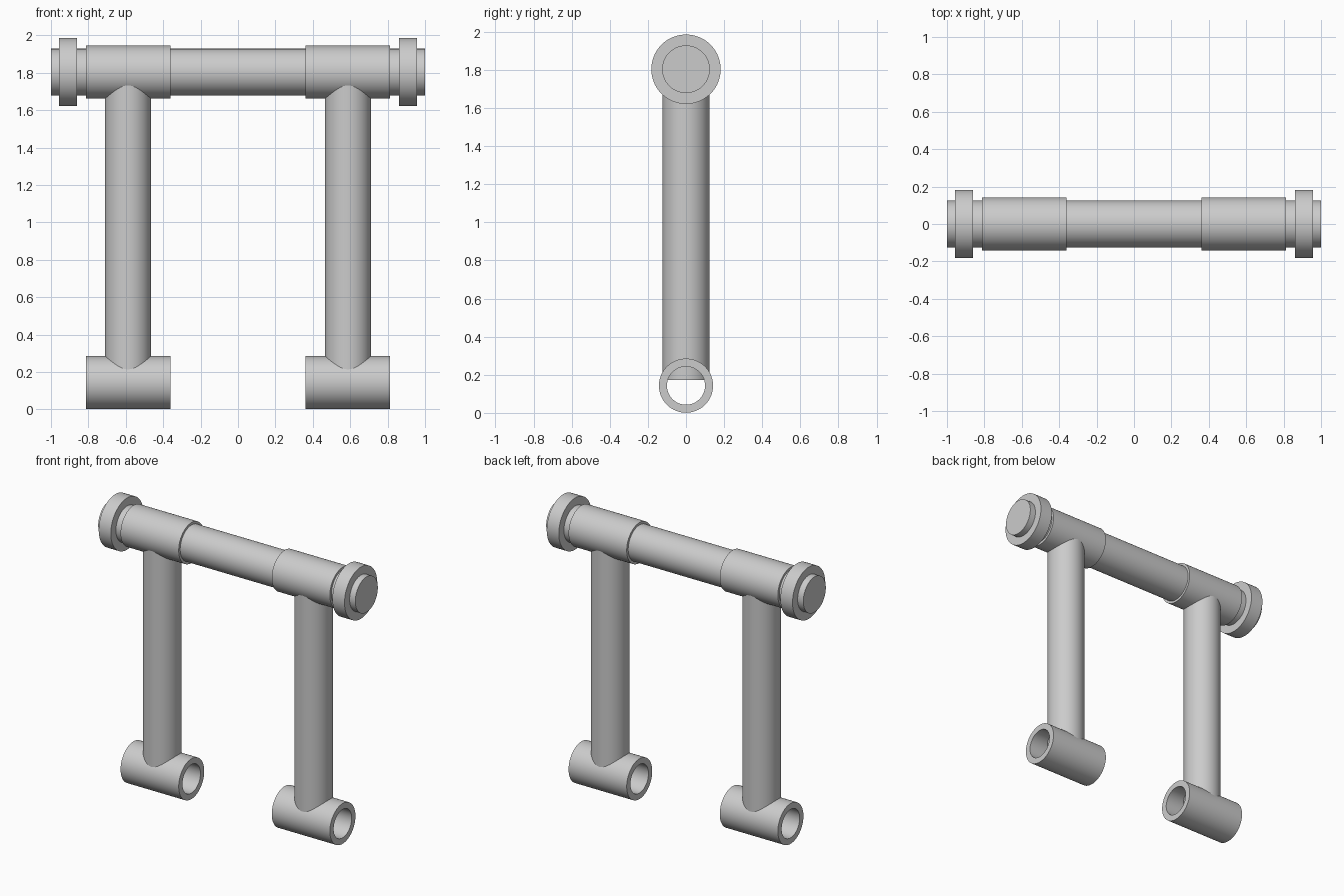
import bpy, bmesh, math

if "Cube" in bpy.data.objects:
    bpy.data.objects.remove(bpy.data.objects["Cube"])

SEG = 96
TOP_Z, LOW_Z = 1.803, 0.143
POST_X, SLEEVE_HALF = 0.588, 0.226


def finish(name, bm):
    bmesh.ops.recalc_face_normals(bm, faces=bm.faces)
    mesh = bpy.data.meshes.new(name)
    bm.to_mesh(mesh)
    bm.free()
    ob = bpy.data.objects.new(name, mesh)
    bpy.context.collection.objects.link(ob)
    bpy.ops.object.select_all(action='DESELECT')
    bpy.context.view_layer.objects.active = ob
    ob.select_set(True)
    bpy.ops.object.shade_smooth_by_angle(angle=math.radians(30))
    return ob


def rod(name, radius, length, location, along_x=True):
    """Solid capped cylinder along x or z."""
    bm = bmesh.new()
    bmesh.ops.create_cone(bm, cap_ends=True, segments=SEG, radius1=radius,
                          radius2=radius, depth=length)
    ob = finish(name, bm)
    ob.location = location
    if along_x:
        ob.rotation_euler.y = math.pi / 2
    return ob


def tube(name, outer, inner, half, location):
    """Open pipe along x: rectangular section swept round the axis."""
    bm = bmesh.new()
    section = [(-half, outer), (half, outer), (half, inner), (-half, inner)]
    rings = []
    for i in range(SEG):
        a = 2 * math.pi * i / SEG
        rings.append([bm.verts.new((x, r * math.cos(a), r * math.sin(a)))
                      for x, r in section])
    for i in range(SEG):
        p, q = rings[i], rings[(i + 1) % SEG]
        for k in range(4):
            n = (k + 1) % 4
            bm.faces.new((p[k], p[n], q[n], q[k]))
    ob = finish(name, bm)
    ob.location = location
    return ob


# Long top bar
rod("top_bar", 0.125, 2.0, (0, 0, TOP_Z))

for side, s in (("left", -1), ("right", 1)):
    # End collar on the bar
    rod(side + "_collar", 0.182, 0.094, (s * 0.909, 0, TOP_Z))
    # Upper sleeve round the bar and open lower sleeve
    tube(side + "_upper_sleeve", 0.142, 0.10, SLEEVE_HALF, (s * POST_X, 0, TOP_Z))
    tube(side + "_lower_sleeve", 0.142, 0.10, SLEEVE_HALF, (s * POST_X, 0, LOW_Z))
    # Post, its foot poking into the lower sleeve's bore
    z0, z1 = LOW_Z + 0.03, TOP_Z - 0.03
    rod(side + "_post", 0.123, z1 - z0, (s * POST_X, 0, (z0 + z1) / 2), along_x=False)
